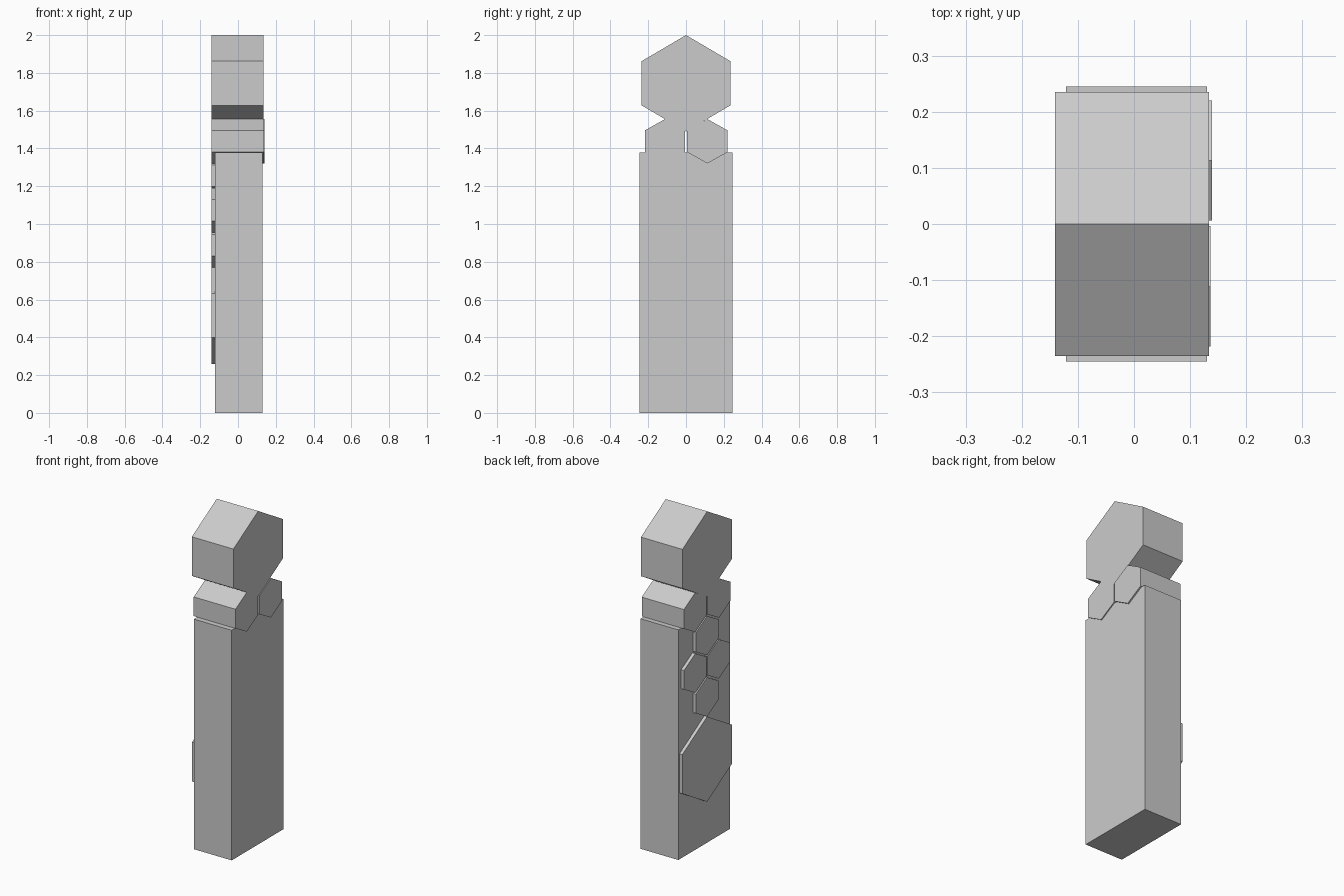
import bpy, bmesh

if "Cube" in bpy.data.objects:
    bpy.data.objects.remove(bpy.data.objects["Cube"])


def prism(name, profile, x0, x1):
    """Extrude a (y, z) profile along x."""
    bm = bmesh.new()
    face = bm.faces.new([bm.verts.new((x0, y, z)) for y, z in profile])
    ext = bmesh.ops.extrude_face_region(bm, geom=[face])
    verts = [v for v in ext["geom"] if isinstance(v, bmesh.types.BMVert)]
    bmesh.ops.translate(bm, verts=verts, vec=(x1 - x0, 0, 0))
    bmesh.ops.recalc_face_normals(bm, faces=bm.faces)
    mesh = bpy.data.meshes.new(name)
    bm.to_mesh(mesh)
    bm.free()
    obj = bpy.data.objects.new(name, mesh)
    bpy.context.collection.objects.link(obj)
    return obj


def hexagon(y, z, half_width, half_height, half_side):
    """Hexagon with a point at top and bottom."""
    w, h, s = half_width, half_height, half_side
    return [(y, z + h), (y + w, z + s), (y + w, z - s),
            (y, z - h), (y - w, z - s), (y - w, z + s)]


LARGE = (0.235, 0.255, 0.117)
SMALL = (0.107, 0.1175, 0.0575)

# Tall rectangular post
prism("post", [(-0.245, 0), (0.245, 0), (0.245, 1.378), (-0.245, 1.378)],
      -0.121, 0.13)

# Large hexagonal head and the two small hexagons below it
prism("head_hexagon", hexagon(0, 1.745, *LARGE), -0.141, 0.134)
prism("front_neck_hexagon", hexagon(-0.111, 1.438, *SMALL), -0.141, 0.136)
prism("back_neck_hexagon", hexagon(0.113, 1.438, *SMALL), -0.140, 0.139)

# Honeycomb tiles raised from the left face
tiles = [(0, 1.255), (-0.111, 1.073), (0.111, 1.073), (0, 0.888)]
for i, (y, z) in enumerate(tiles):
    prism(f"small_tile_{i + 1}", hexagon(y, z, *SMALL), -0.140, -0.10)
prism("large_tile", hexagon(0, 0.515, *LARGE), -0.140, -0.10)
